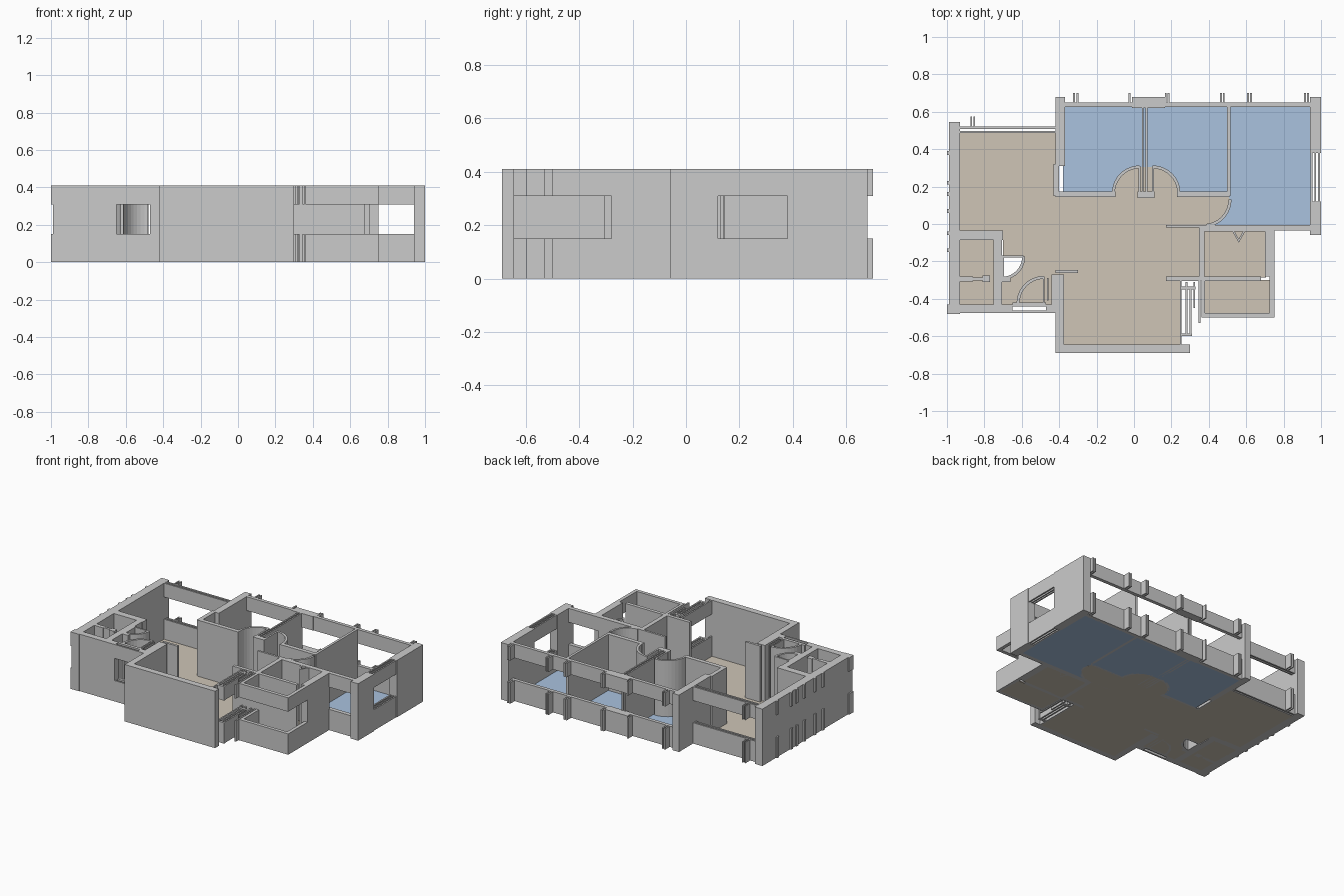
import bpy, bmesh, math

if "Cube" in bpy.data.objects:
    bpy.data.objects.remove(bpy.data.objects["Cube"])

H, SILL, HEAD = 0.41, 0.15, 0.31


def arc(cx, cy, r, a0, a1, n=10):
    return [(cx + r * math.cos(math.radians(a0 + (a1 - a0) * i / n)),
             cy + r * math.sin(math.radians(a0 + (a1 - a0) * i / n))) for i in range(n + 1)]


def add_prism(bm, pts, z0, z1):
    f = bm.faces.new([bm.verts.new((x, y, z0)) for x, y in pts])
    ext = bmesh.ops.extrude_face_region(bm, geom=[f], use_keep_orig=True)
    vs = [g for g in ext["geom"] if isinstance(g, bmesh.types.BMVert)]
    bmesh.ops.translate(bm, verts=vs, vec=(0, 0, z1 - z0))


def prisms(name, outlines, levels, mat=None):
    bm = bmesh.new()
    for pts in outlines:
        for z0, z1 in levels:
            add_prism(bm, pts, z0, z1)
    bmesh.ops.recalc_face_normals(bm, faces=bm.faces[:])
    me = bpy.data.meshes.new(name)
    bm.to_mesh(me)
    bm.free()
    ob = bpy.data.objects.new(name, me)
    bpy.context.collection.objects.link(ob)
    if mat:
        me.materials.append(mat)


def rect(x0, x1, y0, y1):
    return [(x0, y0), (x1, y0), (x1, y1), (x0, y1)]


FULL = [(0, H)]
OPEN = [(0, SILL), (HEAD, H)]      # sill and lintel with an opening between


def walls(name, boxes, levels=FULL):
    prisms(name, [rect(*b) for b in boxes], levels)


def material(name, col):
    m = bpy.data.materials.new(name)
    m.diffuse_color = col
    m.use_nodes = True
    m.node_tree.nodes["Principled BSDF"].inputs["Base Color"].default_value = m.diffuse_color
    return m


beige = material("beige_floor", (0.62, 0.56, 0.47, 1))
blue = material("blue_floor", (0.40, 0.54, 0.74, 1))

# Outer walls, solid
walls("left_wall", [(-.99, -.93, -.48, .545)])
walls("back_corner_wall", [(-.42, -.37, .31, .68), (-.43, -.40, .15, .32)])
walls("right_wall", [(.94, 1, -.06, .12), (.94, 1, .38, .68)])
walls("front_wall", [(-.42, .30, -.69, -.645), (-.42, -.375, -.69, -.27)])
walls("front_left_wall", [(-.98, -.65, -.475, -.43), (-.47, -.40, -.475, -.43)])
walls("service_side_wall", [(.70, .75, -.28, -.03)])

# Outer walls with window openings
walls("back_left_window_wall", [(-.93, -.42, .487, .498), (-.93, -.42, .508, .52),
                                (-.875, -.867, .52, .575), (-.857, -.849, .52, .575)], OPEN)
walls("back_window_wall", [(-.37, .95, .625, .65), (-.01, .165, .62, .68)], OPEN)
walls("right_window", [(.945, .955, .12, .38), (.965, .973, .12, .38), (.985, .995, .12, .38)], OPEN)
walls("front_left_window", [(-.65, -.47, -.475, -.463), (-.65, -.47, -.442, -.42)], OPEN)
walls("terrace_parapet", [(.36, .75, -.5, -.475), (.725, .75, -.5, -.28), (.36, .38, -.5, -.29)], OPEN)
walls("bedroom_front_window", [(.70, .95, -.035, -.005)], OPEN)
walls("side_window_strips", [(.245, .255, -.645, -.30), (.275, .285, -.60, -.31),
                             (.297, .307, -.60, -.35), (.318, .327, -.45, -.31),
                             (.345, .355, -.53, -.30), (.25, .33, -.35, -.335),
                             (.25, .31, -.60, -.585)], OPEN)

# Fins beside the back windows
walls("window_fins", [(x, x + .01, .64, .70) for x in
                      (-.325, -.308, -.03, .165, .18, .46, .475, .605, .62, .91, .925)], OPEN)
# Small ticks along the left wall
walls("left_wall_ticks", [(-1, -.98, y, y + .02) for y in
                          (.37, .21, .15, .06, -.06, -.15)] + [(-1, -.98, -.48, -.43)], OPEN)

# Interior partitions
walls("bedroom_front_partition", [(-.42, -.10, .145, .175), (.02, .11, .14, .175), (.23, .51, .145, .175)])
walls("bedroom_dividers", [(.042, .052, .16, .63), (.062, .072, .16, .63), (.497, .515, .15, .63)])
walls("hall_partition", [(.17, .70, -.02, -.005), (.35, .70, -.04, -.02)])
walls("kitchen_partitions", [(.347, .378, -.29, -.02), (.17, .68, -.305, -.28)])
walls("bathroom_partitions", [(-.93, -.70, -.085, -.035), (-.75, -.705, -.43, -.035),
                              (-.705, -.59, -.18, -.168), (-.705, -.66, -.31, -.285),
                              (-.44, -.42, -.45, -.27), (-.465, -.457, -.41, -.29),
                              (-.487, -.479, -.43, -.28), (-.42, -.30, -.262, -.245)])
walls("bathroom_fixture", [(-.93, -.86, -.308, -.28), (-.87, -.80, -.302, -.285), (-.81, -.77, -.31, -.275)])

# Door swings: (centre x, centre y, radius, start, end)
doors = [(.03, .165, .14, 180, 90), (.10, .165, .14, 90, 0), (.375, .13, .138, 0, -85),
         (-.705, -.175, .115, 0, -90), (-.48, -.425, .14, 180, 90)]
t = .008
prisms("door_swings", [arc(x, y, r + t, a, b) + arc(x, y, r - t, b, a) for x, y, r, a, b in doors], FULL)
walls("door_leaves", [(.023, .035, .16, .31), (.095, .107, .16, .31), (-.705, -.695, -.29, -.17)])
# Pointed swing by the kitchen wall
prisms("kitchen_folding_door", [[(.52, -.03), (.56, -.10), (.60, -.03), (.588, -.03), (.56, -.08), (.532, -.03)]], FULL)

# Floors
swing1, swing2, swing3 = [arc(*d) for d in doors[:3]]
slab = [(0, .006)]
living = ([(-.935, .49), (-.935, -.04), (-.70, -.04), (-.70, -.175)] + arc(*doors[3])
          + [(-.705, -.44), (-.65, -.44), (-.64, -.425), (-.48, -.425), (-.48, -.44), (-.38, -.44),
             (-.38, -.65), (.25, -.65), (.25, -.30), (.35, -.30), (.35, -.01)]
          + swing3[::-1] + [(.5, .16)] + swing2[::-1] + swing1[::-1]
          + [(-.41, .16), (-.41, .49)])
prisms("living_floor", [living, rect(-.935, -.75, -.435, -.08),
                        rect(.375, .705, -.285, -.035), rect(.375, .73, -.48, -.30)], slab, beige)
bedrooms = ([(-.38, .63), (-.38, .165)] + swing1 + swing2 + [(.5, .165)] + swing3
            + [(.40, -.01), (.945, -.01), (.945, .63)])
prisms("bedroom_floor", [bedrooms], slab, blue)
